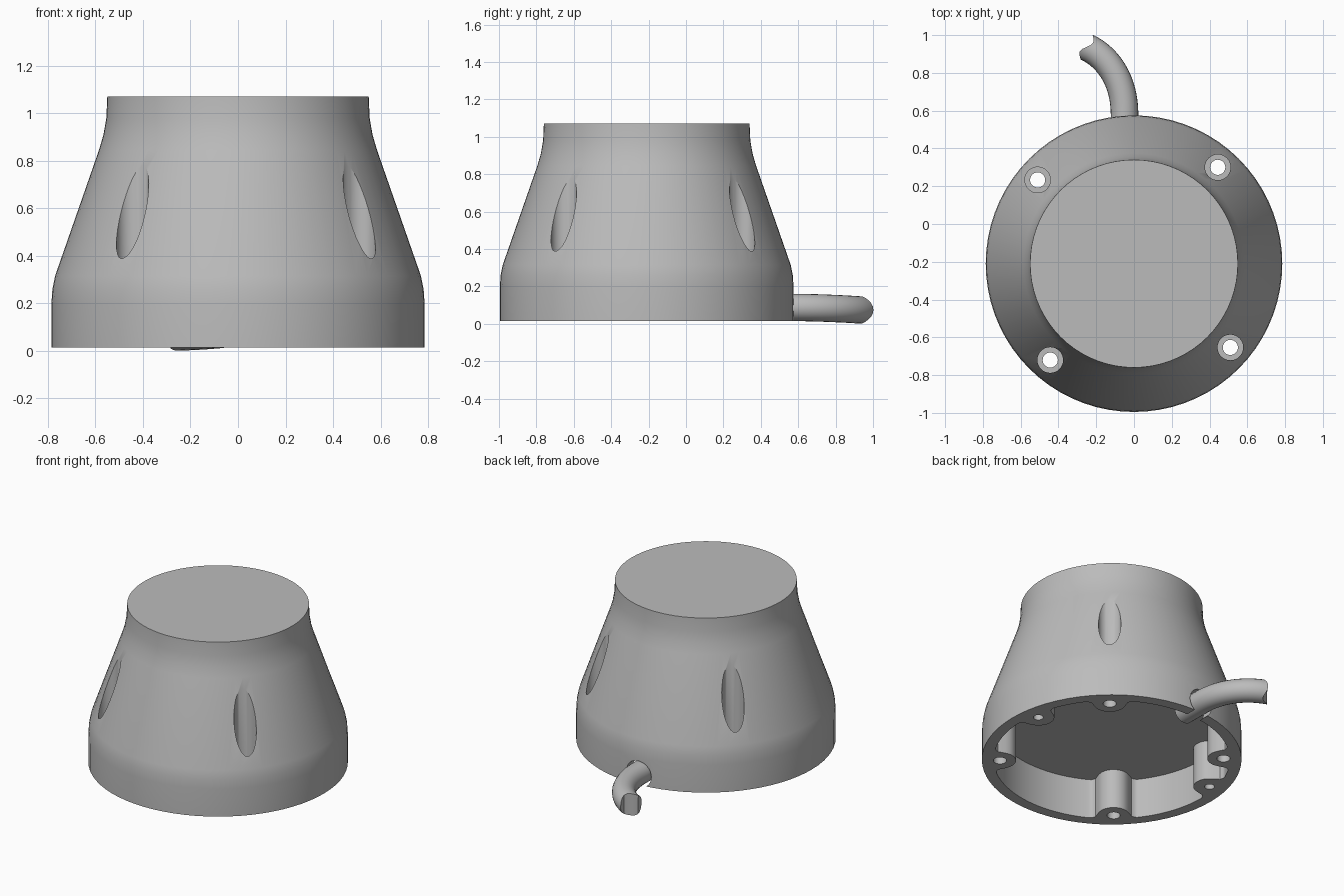
import bpy, bmesh, math
from mathutils import Vector

if "Cube" in bpy.data.objects:
    bpy.data.objects.remove(bpy.data.objects["Cube"], do_unlink=True)

CENTRE = Vector((0, -0.21, 0))
BASE_Z = 0.015
BOLT_R = 0.676
BOLTS = [49, 139, 229, 319]
PILOTS = [9, 169]

grey = bpy.data.materials.new("plain grey")
grey.use_nodes = True
GREY = (0.5, 0.5, 0.5, 1)
grey.diffuse_color = GREY
grey.node_tree.nodes["Principled BSDF"].inputs["Base Color"].default_value = GREY


def make_object(name, bm):
    bmesh.ops.recalc_face_normals(bm, faces=bm.faces)
    mesh = bpy.data.meshes.new(name)
    bm.to_mesh(mesh)
    bm.free()
    mesh.materials.append(grey)
    obj = bpy.data.objects.new(name, mesh)
    bpy.context.collection.objects.link(obj)
    return obj


def loft(rings):
    """Skin a list of equal-length point rings and return the bmesh and its rings."""
    bm = bmesh.new()
    loops = [[bm.verts.new(p) for p in ring] for ring in rings]
    for a, b in zip(loops, loops[1:]):
        for i in range(len(a)):
            j = (i + 1) % len(a)
            bm.faces.new((a[i], a[j], b[j], b[i]))
    return bm, loops


def capped(name, rings):
    bm, loops = loft(rings)
    bm.faces.new(loops[0])
    bm.faces.new(loops[-1])
    return make_object(name, bm)


def circle(r, z, centre, n):
    return [centre + Vector((r * math.cos(t), r * math.sin(t), z))
            for t in (math.tau * i / n for i in range(n))]


def select_only(obj):
    bpy.ops.object.select_all(action='DESELECT')
    obj.select_set(True)
    bpy.context.view_layer.objects.active = obj


def cut(target, cutter):
    mod = target.modifiers.new("cut", 'BOOLEAN')
    mod.operation = 'DIFFERENCE'
    mod.solver = 'EXACT'
    mod.object = cutter
    select_only(target)
    bpy.ops.object.modifier_apply(modifier=mod.name)
    bpy.data.objects.remove(cutter, do_unlink=True)


def smooth(obj):
    select_only(obj)
    bpy.ops.object.shade_smooth_by_angle(angle=math.radians(30))


# Turned housing
profile = [(0.785, BASE_Z), (0.785, 0.2), (0.781, 0.26), (0.770, 0.315),
           (0.585, 0.845), (0.566, 0.91), (0.554, 0.98), (0.55, 1.07)]
housing = capped("housing", [circle(r, z, CENTRE, 72) for r, z in profile])


# Hollow underside, its outline dipping inward around each screw boss
def cavity_radius(deg):
    wall, boss = 0.715, 0.097
    edge = math.degrees(math.asin(boss / BOLT_R))
    for a in BOLTS + PILOTS:
        d = abs((deg - a + 180) % 360 - 180)
        if d < edge:
            s = BOLT_R * math.sin(math.radians(d))
            return BOLT_R * math.cos(math.radians(d)) - math.sqrt(boss ** 2 - s ** 2)
        if d < edge + 3:
            t = (d - edge) / 3
            return BOLT_R + (wall - BOLT_R) * math.sqrt(t)
    return wall


def cavity_ring(z):
    return [CENTRE + Vector((cavity_radius(a) * math.cos(math.radians(a)),
                             cavity_radius(a) * math.sin(math.radians(a)), z))
            for a in range(360)]


cut(housing, capped("cavity_cutter", [cavity_ring(-0.1), cavity_ring(0.28)]))


# Bolt holes with deep counterbores, and two blind pilot holes
def drill(deg, r, z0, z1):
    a = math.radians(deg)
    c = CENTRE + Vector((math.cos(a), math.sin(a), 0)) * BOLT_R
    cut(housing, capped("drill", [circle(r, z0, c, 32), circle(r, z1, c, 32)]))


for deg in BOLTS:
    drill(deg, 0.068, 0.13, 1.2)
    drill(deg, 0.04, -0.1, 0.3)
for deg in PILOTS:
    drill(deg, 0.03, -0.1, 0.2)

# Cable exit notch through the rear wall
notch = [[Vector((-0.05 + 0.088 * math.cos(t), y, 0.085 + 0.088 * math.sin(t)))
          for t in (math.tau * i / 32 for i in range(32))] for y in (0.4, 0.7)]
cut(housing, capped("notch_cutter", notch))
smooth(housing)

# Bent cable, swept along a curve
CABLE_R, SIDES, STEPS = 0.073, 24, 20
p = [Vector(v) for v in ((-0.05, 0.58, 0.088), (-0.05, 0.75, 0.086),
                         (-0.13, 0.88, 0.078), (-0.25, 0.936, 0.074))]
rings = []
for k in range(-1, STEPS + 1):
    t = max(k, 0) / STEPS
    u = 1 - t
    pos = p[0] * u**3 + p[1] * 3*u*u*t + p[2] * 3*u*t*t + p[3] * t**3
    tan = ((p[1] - p[0]) * u*u + (p[2] - p[1]) * 2*u*t + (p[3] - p[2]) * t*t).normalized()
    if k < 0:
        pos = pos - tan * 0.17
    side = tan.cross(Vector((0, 0, 1))).normalized()
    up = side.cross(tan)
    ring = []
    for i in range(SIDES):
        a = math.tau * i / SIDES
        # The free end is a wavy break
        wave = -0.022 * math.sin(math.pi * math.cos(a)) if k == STEPS else 0
        ring.append(pos + (side * math.cos(a) + up * math.sin(a)) * CABLE_R + tan * wave)
    rings.append(ring)
bm, loops = loft(rings)
bm.faces.new(loops[0])
end = loops[-1]
for i in range(SIDES // 2):
    corners = [end[i], end[i + 1], end[-i - 1], end[-i]]
    bm.faces.new(list(dict.fromkeys(corners)))
smooth(make_object("cable", bm))
